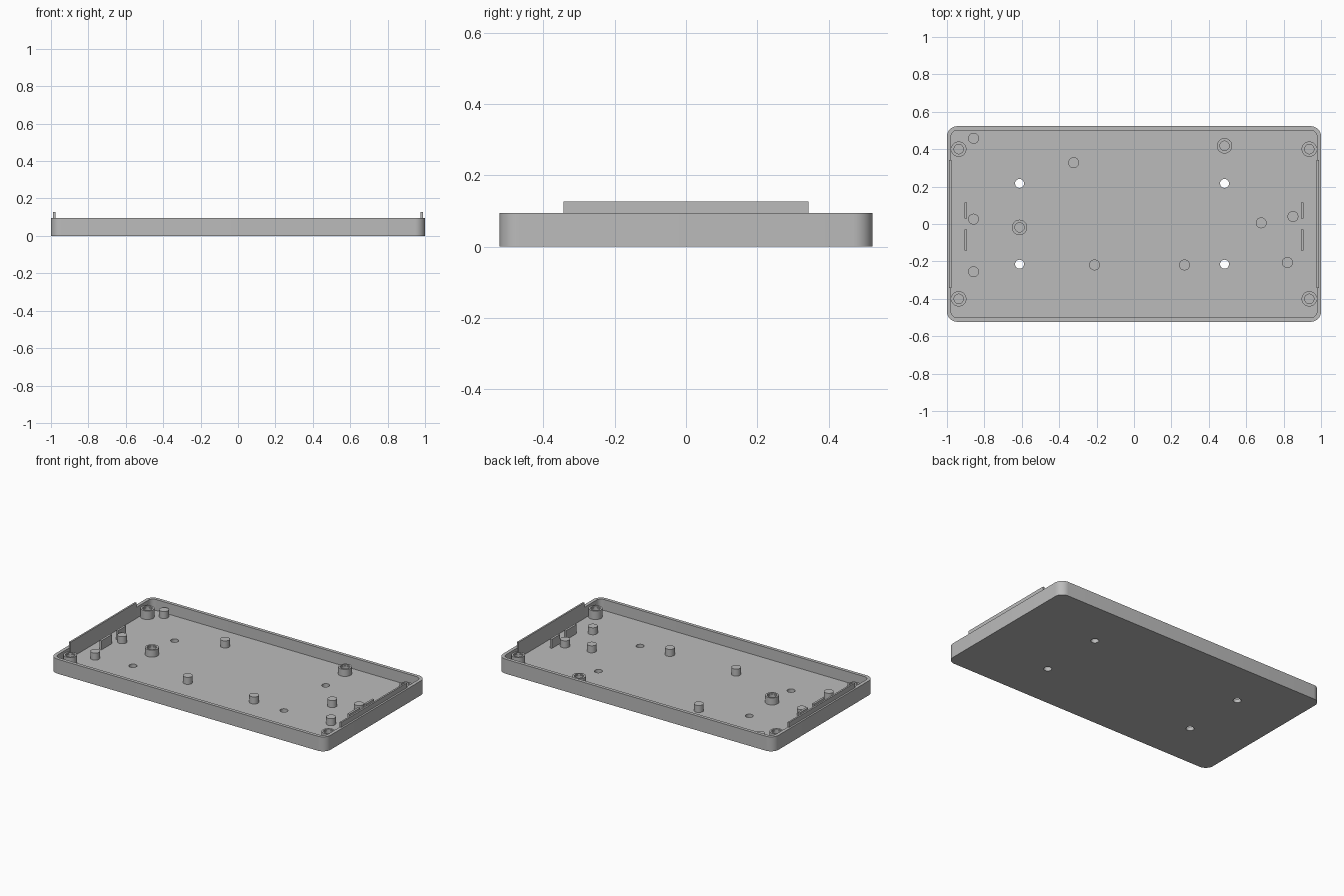
import bpy, bmesh
from math import cos, sin, pi, radians

cube = bpy.data.objects.get("Cube")
if cube:
    bpy.data.objects.remove(cube, do_unlink=True)

grey = bpy.data.materials.new("plain grey")
grey.use_nodes = True
COLOUR = (0.5, 0.5, 0.5, 1)
grey.diffuse_color = COLOUR
grey.node_tree.nodes["Principled BSDF"].inputs["Base Color"].default_value = COLOUR

HALF_X, HALF_Y, RIM = 1.0, 0.523, 0.095
WALL, FLOOR = 0.022, 0.023
ROOT = FLOOR - 0.004          # parts sink slightly into the floor
PEG_TOP, RIB_TOP, TAB_TOP = 0.069, 0.083, 0.127


def finish(name, bm, smooth=True):
    bmesh.ops.recalc_face_normals(bm, faces=bm.faces)
    mesh = bpy.data.meshes.new(name)
    bm.to_mesh(mesh)
    bm.free()
    obj = bpy.data.objects.new(name, mesh)
    bpy.context.collection.objects.link(obj)
    mesh.materials.append(grey)
    if smooth:
        shade(obj)
    return obj


def shade(obj):
    bpy.ops.object.select_all(action='DESELECT')
    obj.select_set(True)
    bpy.context.view_layer.objects.active = obj
    bpy.ops.object.shade_smooth_by_angle(angle=radians(35))


def rounded_slab(name, hx, hy, radius, z0, z1, steps=8):
    bm = bmesh.new()
    ring = []
    for corner, (sx, sy) in enumerate([(1, 1), (-1, 1), (-1, -1), (1, -1)]):
        for i in range(steps + 1):
            a = (corner + i / steps) * pi / 2
            ring.append(bm.verts.new((sx * (hx - radius) + radius * cos(a),
                                      sy * (hy - radius) + radius * sin(a), z0)))
    base = bm.faces.new(ring)
    top = bmesh.ops.extrude_face_region(bm, geom=[base])["geom"]
    bmesh.ops.translate(bm, vec=(0, 0, z1 - z0),
                        verts=[v for v in top if isinstance(v, bmesh.types.BMVert)])
    return finish(name, bm, smooth=False)


def cylinder(name, x, y, r, z0, z1, smooth=True):
    bm = bmesh.new()
    bmesh.ops.create_cone(bm, cap_ends=True, segments=32, radius1=r, radius2=r, depth=z1 - z0)
    bmesh.ops.translate(bm, vec=(x, y, (z0 + z1) / 2), verts=bm.verts)
    return finish(name, bm, smooth)


def tube(name, x, y, profile, segments=32):
    bm = bmesh.new()
    rings = [[bm.verts.new((x + r * cos(2 * pi * i / segments),
                            y + r * sin(2 * pi * i / segments), z))
              for i in range(segments)] for r, z in profile]
    for a, b in zip(rings, rings[1:] + rings[:1]):
        for i in range(segments):
            j = (i + 1) % segments
            bm.faces.new((a[i], a[j], b[j], b[i]))
    return finish(name, bm)


def box(name, x0, x1, y0, y1, z0, z1):
    bm = bmesh.new()
    bmesh.ops.create_cube(bm, size=1)
    bmesh.ops.scale(bm, vec=(x1 - x0, y1 - y0, z1 - z0), verts=bm.verts)
    bmesh.ops.translate(bm, vec=((x0 + x1) / 2, (y0 + y1) / 2, (z0 + z1) / 2), verts=bm.verts)
    return finish(name, bm, smooth=False)


def cut(obj, cutter):
    mod = obj.modifiers.new("cut", 'BOOLEAN')
    mod.operation, mod.solver, mod.object = 'DIFFERENCE', 'EXACT', cutter
    bpy.context.view_layer.objects.active = obj
    bpy.ops.object.modifier_apply(modifier=mod.name)
    bpy.data.objects.remove(cutter, do_unlink=True)


# Tray: rounded slab, hollowed, with four screw holes through the floor
tray = rounded_slab("tray", HALF_X, HALF_Y, 0.055, 0, RIM)
cut(tray, rounded_slab("cavity", HALF_X - WALL, HALF_Y - WALL, 0.033, FLOOR, RIM + 0.1))
for x in (-0.612, 0.484):
    for y in (-0.215, 0.217):
        cut(tray, cylinder("hole", x, y, 0.024, -0.1, 0.1, smooth=False))
shade(tray)

# Screw bosses: one in each corner and two on the floor
bosses = [(sx * 0.937, sy * 0.4, 0.079) for sx in (-1, 1) for sy in (-1, 1)]
bosses += [(0.484, 0.418, PEG_TOP), (-0.612, -0.018, PEG_TOP)]
for n, (x, y, top) in enumerate(bosses):
    tube(f"screw_boss_{n + 1}", x, y,
         [(0.041, ROOT), (0.041, top), (0.029, top), (0.029, top - 0.008),
          (0.025, top - 0.008), (0.025, ROOT)])

# Support pegs
pegs = [(-0.858, 0.458), (-0.323, 0.328), (-0.858, 0.026), (-0.858, -0.255), (-0.211, -0.219),
        (0.27, -0.219), (0.68, 0.006), (0.85, 0.04), (0.82, -0.206)]
for n, (x, y) in enumerate(pegs):
    cylinder(f"support_peg_{n + 1}", x, y, 0.029, ROOT, PEG_TOP)

# Raised end tabs and the pairs of ribs beside them
for side, s in (("left", 1), ("right", -1)):
    xs = sorted((s * 0.977, s * 0.988))
    box(f"{side}_end_tab", *xs, -0.343, 0.343, ROOT, TAB_TOP)
    mid = s * 0.9
    box(f"{side}_back_rib", mid - 0.007, mid + 0.007, 0.03, 0.116, ROOT, RIB_TOP)
    box(f"{side}_front_rib", mid - 0.007, mid + 0.007, -0.142, -0.03, ROOT, RIB_TOP)
